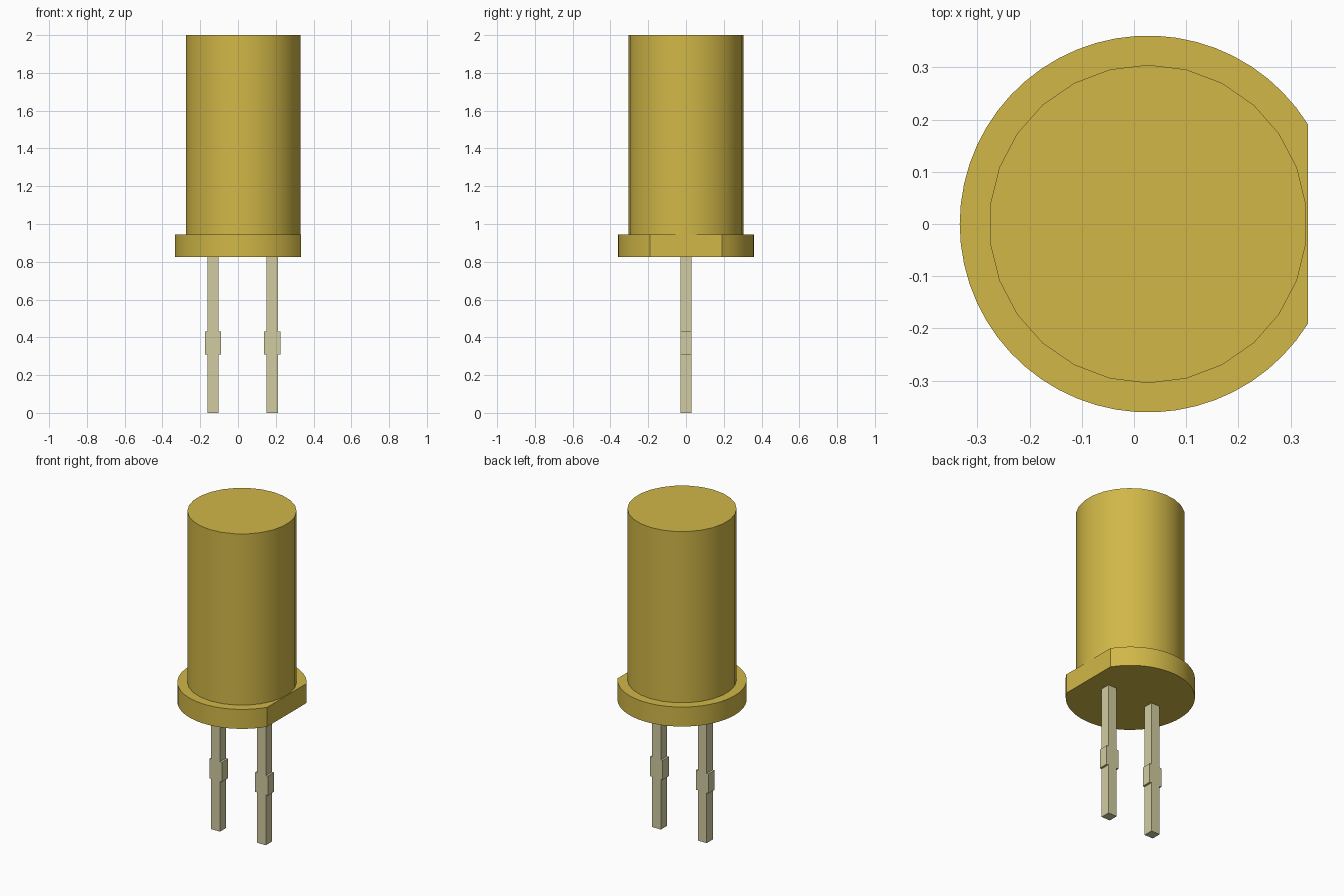
import bpy, bmesh
from math import acos, cos, sin, pi

AXIS_X = 0.027      # centre of the round body
FLAT_X = 0.333      # flat side of the flange

cube = bpy.data.objects.get("Cube")
if cube:
    bpy.data.objects.remove(cube, do_unlink=True)


def make_material(name, srgb):
    color = [((c + 0.055) / 1.055) ** 2.4 for c in srgb] + [1.0]
    mat = bpy.data.materials.new(name)
    mat.use_nodes = True
    mat.diffuse_color = color
    mat.node_tree.nodes["Principled BSDF"].inputs["Base Color"].default_value = color
    return mat


def extrude_outline(name, points, offset, mat, smooth=False):
    """Fill a closed outline and extrude it along the offset vector."""
    bm = bmesh.new()
    face = bm.faces.new([bm.verts.new(p) for p in points])
    result = bmesh.ops.extrude_face_region(bm, geom=[face], use_keep_orig=True)
    moved = [g for g in result["geom"] if isinstance(g, bmesh.types.BMVert)]
    bmesh.ops.translate(bm, verts=moved, vec=offset)
    bmesh.ops.recalc_face_normals(bm, faces=bm.faces)
    mesh = bpy.data.meshes.new(name)
    bm.to_mesh(mesh)
    bm.free()
    mesh.materials.append(mat)
    obj = bpy.data.objects.new(name, mesh)
    bpy.context.collection.objects.link(obj)
    if smooth:
        bpy.ops.object.select_all(action="DESELECT")
        obj.select_set(True)
        bpy.context.view_layer.objects.active = obj
        bpy.ops.object.shade_smooth_by_angle(angle=pi / 6)
    return obj


def arc(radius, z, start, end, steps):
    return [(AXIS_X + radius * cos(a), radius * sin(a), z)
            for a in (start + (end - start) * i / steps for i in range(steps + 1))]


yellow = make_material("yellow_plastic", (0.82, 0.72, 0.28))
metal = make_material("pin_metal", (0.82, 0.80, 0.63))

# Cylindrical body
half_step = pi / 26
body = arc(0.305, 0.945, half_step, 2 * pi - half_step, 25)
extrude_outline("lens_body", body, (0, 0, 1.055), yellow, smooth=True)

# Flange with one flat side
cut = acos((FLAT_X - AXIS_X) / 0.361)
flange = arc(0.361, 0.825, cut, 2 * pi - cut, 48)
extrude_outline("flange", flange, (0, 0, 0.12), yellow, smooth=True)

# Square pins, each with a wider collar
half_profile = [(0.03, 0), (0.03, 0.31), (0.043, 0.31),
                (0.043, 0.43), (0.03, 0.43), (0.03, 0.825)]
for name, x in (("right_pin", -0.132), ("left_pin", 0.181)):
    outline = [(x + w, -0.03, z) for w, z in half_profile]
    outline += [(x - w, -0.03, z) for w, z in reversed(half_profile)]
    extrude_outline(name, outline, (0, 0.06, 0), metal)
